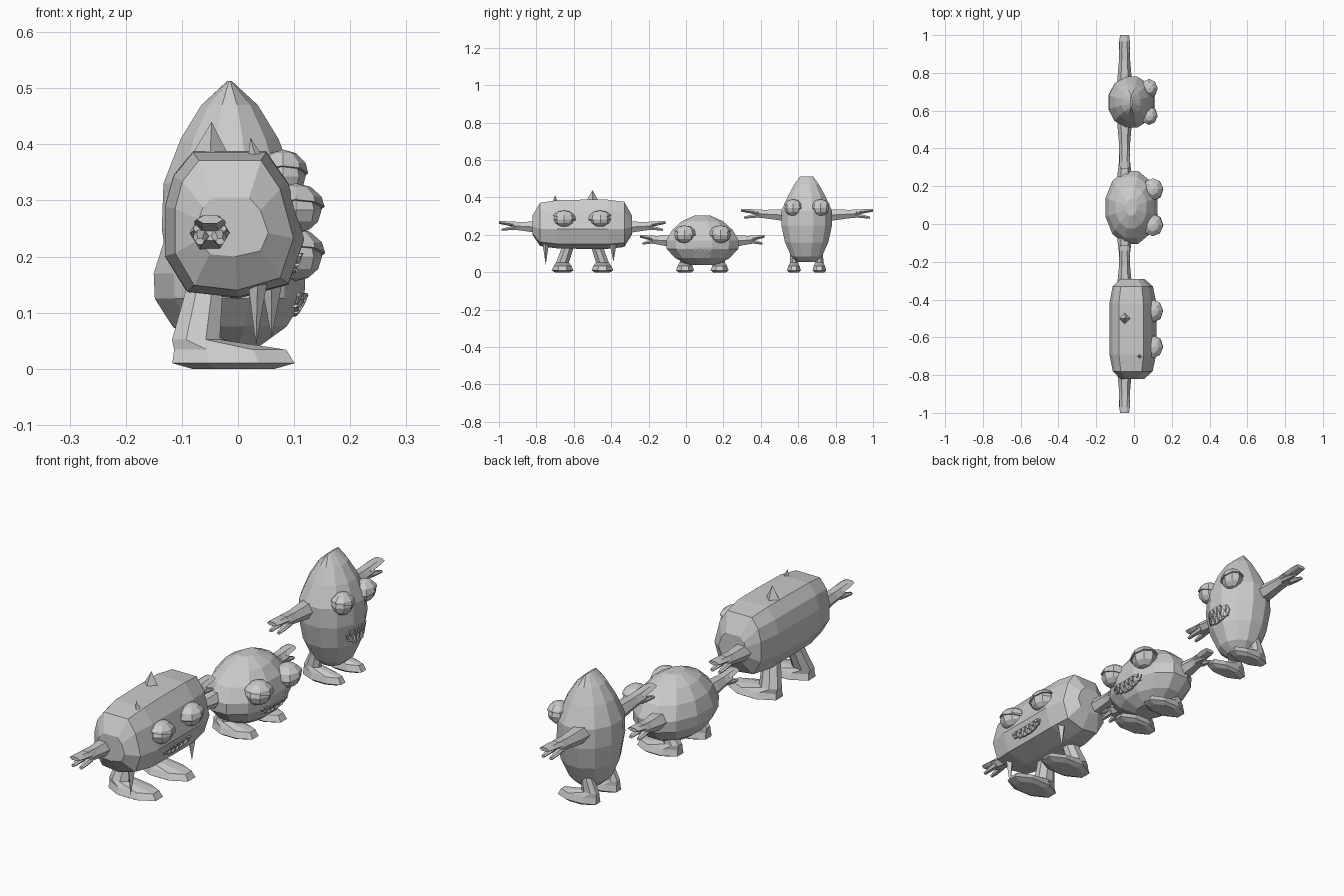
import bpy, bmesh, math
from mathutils import Vector

if "Cube" in bpy.data.objects:
    bpy.data.objects.remove(bpy.data.objects["Cube"])

grey = bpy.data.materials.new("clay_grey")
grey.diffuse_color = (0.6, 0.6, 0.6, 1)
grey.use_nodes = True
grey.node_tree.nodes["Principled BSDF"].inputs["Base Color"].default_value = grey.diffuse_color


def finish(name, bm):
    bmesh.ops.recalc_face_normals(bm, faces=bm.faces[:])
    me = bpy.data.meshes.new(name)
    bm.to_mesh(me)
    bm.free()
    me.materials.append(grey)
    ob = bpy.data.objects.new(name, me)
    bpy.context.collection.objects.link(ob)
    return ob


def loft(name, rings):
    """Skin a list of equal-length point rings and cap both ends."""
    bm = bmesh.new()
    vs = [[bm.verts.new(p) for p in r] for r in rings]
    n = len(vs[0])
    for a, b in zip(vs, vs[1:]):
        for i in range(n):
            j = (i + 1) % n
            bm.faces.new((a[i], a[j], b[j], b[i]))
    bm.faces.new(vs[0])
    bm.faces.new(vs[-1])
    return finish(name, bm)


def ring_z(cx, cy, z, rx, ry, n=10):
    return [(cx + rx * math.cos(math.tau * (i + .5) / n),
             cy + ry * math.sin(math.tau * (i + .5) / n), z) for i in range(n)]


def ring_y(cx, y, cz, rx, rz, n=6):
    return [(cx + rx * math.cos(math.tau * i / n), y,
             cz + rz * math.sin(math.tau * i / n)) for i in range(n)]


def spike(name, base, tip, r, n=4):
    bm = bmesh.new()
    b, t = Vector(base), Vector(tip)
    vs = [bm.verts.new(b + Vector((r * math.cos(math.tau * i / n), r * math.sin(math.tau * i / n), 0)))
          for i in range(n)]
    top = bm.verts.new(t)
    for i in range(n):
        bm.faces.new((vs[i], vs[(i + 1) % n], top))
    bm.faces.new(vs)
    return finish(name, bm)


def arm(name, side, y0, y1, z):
    """Tapered arm with one broad upper finger and two lower ones."""
    L = abs(y1 - y0)
    x = -.05
    Y = lambda t: y0 + side * t * L
    loft(name, [ring_y(x, Y(-.25), z, .038, .036), ring_y(x, Y(.1), z, .036, .034),
                ring_y(x, Y(.45), z + .004, .029, .026), ring_y(x, Y(.68), z + .008, .03, .025)])
    loft(name + "_long_finger", [ring_y(x, Y(.6), z + .014, .027, .016),
                                 ring_y(x, Y(.85), z + .021, .028, .012),
                                 ring_y(x, Y(1), z + .024, .024, .008)])
    for k in (-1, 1):
        loft(name + "_short_finger", [ring_y(x + k * .014, Y(.58), z - .002, .015, .014),
                                      ring_y(x + k * .017, Y(.78), z - .009, .013, .01),
                                      ring_y(x + k * .018, Y(.93), z - .015, .008, .006)])


def leg(name, y, lean, s, w, top):
    """Boot-shaped foot with the leg rising from the heel."""
    loft(name, [ring_z(-.008, y, 0, .08 * s, w * .75, 8),
                ring_z(-.008, y, .01, .118 * s, w * 1.05, 8),
                ring_z(-.014, y, .034, .108 * s, w * .85, 8),
                ring_z(-.075 * s, y, .052, .046 * s, w * .62, 8),
                ring_z(-.055 * s, y + lean, top, .032 * s, w * .55, 8)])


def eye(name, x, y, z, rx, ry, rz, inward):
    """Faceted eyeball with a scowling upper lid."""
    for part in ("ball", "lid"):
        bm = bmesh.new()
        bmesh.ops.create_uvsphere(bm, u_segments=8, v_segments=6, radius=1)
        k = .92
        if part == "lid":
            k = 1.06
            bmesh.ops.bisect_plane(bm, geom=bm.verts[:] + bm.edges[:] + bm.faces[:],
                                   plane_co=(0, 0, .12), plane_no=(0, inward * .3, 1),
                                   clear_inner=True)
            edge = [e for e in bm.edges if e.is_boundary]
            bmesh.ops.holes_fill(bm, edges=edge, sides=0)
        for v in bm.verts:
            v.co = Vector((x + v.co.x * rx * k, y + v.co.y * ry * k, z + v.co.z * rz * k))
        finish(name + "_" + part, bm)


def mouth(name, body, cy, cz, w, h, bend, teeth):
    """Lip rim laid on the body, with jagged rows of teeth."""
    bpy.context.view_layer.update()

    def on_body(y, z, lift):
        hit, loc, nor, _ = body.ray_cast(Vector((1, y, z)), Vector((-1, 0, 0)))
        return (loc if hit else Vector((.08, y, z))) + Vector((lift, 0, 0))

    def curve_z(y):
        return cz + bend * ((y - cy) / w) ** 2
    n = 14
    outer, inner, front_o, front_i = [], [], [], []
    for i in range(n):
        a = math.tau * i / n
        for k, deep, front in ((1.0, outer, front_o), (.9, inner, front_i)):
            y = cy + w * k * math.cos(a)
            z = curve_z(y) + h * (k - (.06 if k < 1 else 0)) * math.sin(a)
            deep.append(on_body(y, z, -.004))
            front.append(on_body(y, z, .005))
    bm = bmesh.new()
    R = [[bm.verts.new(p) for p in r] for r in (outer, front_o, front_i, inner)]
    for a, b in zip(R, R[1:] + R[:1]):
        for i in range(n):
            j = (i + 1) % n
            bm.faces.new((a[i], a[j], b[j], b[i]))
    finish(name + "_lips", bm)
    bm = bmesh.new()
    for row in (-1, 1):
        for i in range(teeth):
            u = (i + .5) / teeth * 2 - 1
            y = cy + u * w * .9
            reach = h * math.sqrt(1 - u * u * .8)
            d = w * .75 / teeth
            zr, zt = curve_z(y) + row * reach * .95, curve_z(y) + row * h * .08
            pts = [(y - d, zr), (y + d, zr), (y + d * .3, zt), (y - d * .3, zt)]
            back = [bm.verts.new(on_body(p, q, -.004)) for p, q in pts]
            front = [bm.verts.new(on_body(p, q, .007)) for p, q in pts]
            bm.faces.new(back)
            bm.faces.new(front)
            for a in range(4):
                b = (a + 1) % 4
                bm.faces.new((back[a], back[b], front[b], front[a]))
    finish(name + "_teeth", bm)


# Wide boxy monster: one cross-section swept sideways
section = [(-.08, .388), (.05, .388), (.09, .33), (.118, .23), (.09, .15),
           (0, .125), (-.09, .135), (-.13, .2), (-.13, .29), (-.115, .345)]
stations = [(-.82, .5, .4), (-.78, .85, .88), (-.69, 1, .98), (-.55, 1, 1),
            (-.42, 1, 1), (-.33, .86, .92), (-.29, .5, .4)]
wide = loft("wide_body", [[(-.01 + (x + .01) * sx, y, .25 + (z - .25) * sz) for x, z in section]
                          for y, sx, sz in stations])
arm("wide_left_arm", -1, -.79, -1, .242)
arm("wide_right_arm", 1, -.31, -.11, .242)
leg("wide_left_leg", -.66, .04, 1, .06, .17)
leg("wide_right_leg", -.447, -.04, 1, .06, .17)
eye("wide_left_eye", .103, -.652, .283, .05, .06, .045, 1)
eye("wide_right_eye", .103, -.458, .283, .05, .06, .045, -1)
mouth("wide_mouth", wide, -.555, .188, .09, .018, .012, 6)
spike("large_horn", (-.05, -.5, .375), (-.047, -.5, .44), .036)
spike("small_horn", (.035, -.7, .365), (.022, -.7, .412), .018)
spike("left_fang", (.035, -.75, .16), (.032, -.75, .04), .018)
spike("right_fang", (.06, -.39, .16), (.06, -.388, .055), .02)

# Squat round monster
squat = loft("squat_body", [ring_z(-.015, .088, z, rx, ry, 12) for z, rx, ry in
             [(.04, .055, .08), (.075, .105, .15), (.125, .138, .198), (.17, .14, .2),
              (.225, .122, .168), (.272, .085, .115), (.303, .03, .045)]])
arm("squat_left_arm", -1, -.085, -.245, .168)
arm("squat_right_arm", 1, .26, .42, .168)
for nm, y in (("left", -.005), ("right", .18)):
    leg(f"squat_{nm}_leg", y, 0, .85, .05, .09)
eye("squat_left_eye", .1, -.008, .2, .054, .06, .048, 1)
eye("squat_right_eye", .1, .185, .2, .054, .06, .048, -1)
mouth("squat_mouth", squat, .088, .112, .088, .02, .018, 6)

# Tall egg-shaped monster, topped by a short ridge
tall = loft("tall_body", [ring_z(-.015, .645, z, rx, ry, 12) for z, rx, ry in
            [(.055, .045, .05), (.085, .08, .085), (.16, .112, .12), (.25, .125, .14),
             (.33, .122, .14), (.41, .09, .102), (.47, .052, .068), (.513, .004, .035)]])
arm("tall_left_arm", -1, .525, .295, .307)
arm("tall_right_arm", 1, .77, 1, .307)
for nm, y in (("left", .577), ("right", .713)):
    leg(f"tall_{nm}_leg", y, 0, .8, .038, .11)
eye("tall_left_eye", .08, .572, .343, .044, .05, .045, 1)
eye("tall_right_eye", .08, .72, .343, .044, .05, .045, -1)
mouth("tall_mouth", tall, .647, .2, .064, .036, .01, 5)
